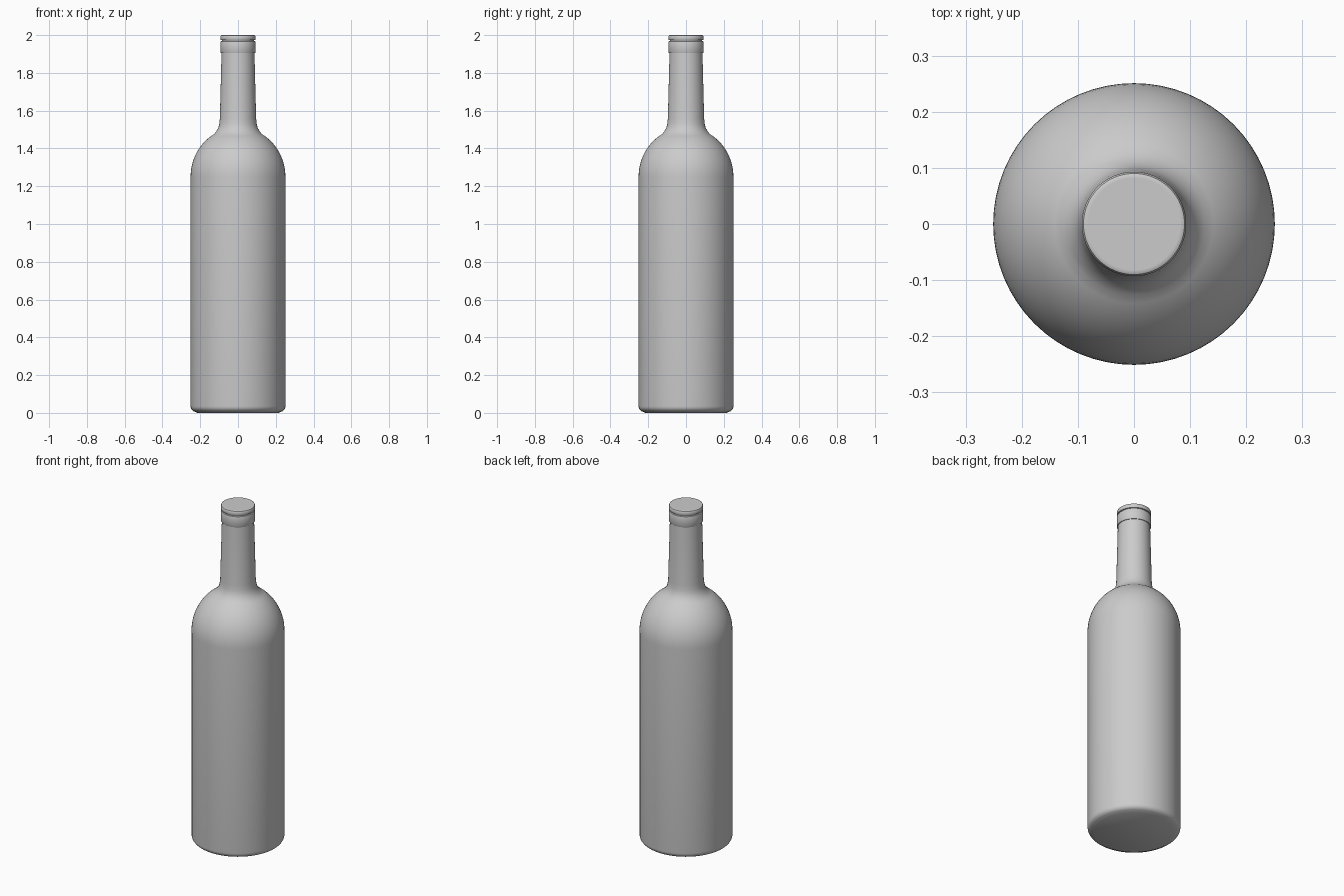
import bpy, bmesh, math

SEGMENTS = 64

cube = bpy.data.objects.get("Cube")
if cube:
    bpy.data.objects.remove(cube, do_unlink=True)


def make_material(name, color):
    mat = bpy.data.materials.new(name)
    mat.use_nodes = True
    mat.diffuse_color = color
    mat.node_tree.nodes["Principled BSDF"].inputs["Base Color"].default_value = color
    return mat


def arc(cx, cz, rx, rz, start, end, steps):
    """Points of an elliptical arc in the (radius, height) plane."""
    angles = [math.radians(start + (end - start) * i / steps) for i in range(steps + 1)]
    return [(cx + rx * math.cos(a), cz + rz * math.sin(a)) for a in angles]


def lathe(name, profile, mat, angle):
    """Spin a profile about z and cap both ends."""
    bm = bmesh.new()
    rings = []
    for r, z in profile:
        rings.append([bm.verts.new((r * math.cos(math.tau * i / SEGMENTS),
                                    r * math.sin(math.tau * i / SEGMENTS), z))
                      for i in range(SEGMENTS)])
    for low, high in zip(rings, rings[1:]):
        for i in range(SEGMENTS):
            j = (i + 1) % SEGMENTS
            bm.faces.new((low[i], low[j], high[j], high[i]))
    bm.faces.new(rings[0][::-1])
    bm.faces.new(rings[-1])
    mesh = bpy.data.meshes.new(name)
    bm.to_mesh(mesh)
    bm.free()
    mesh.materials.append(mat)
    obj = bpy.data.objects.new(name, mesh)
    bpy.context.collection.objects.link(obj)
    bpy.ops.object.select_all(action='DESELECT')
    obj.select_set(True)
    bpy.context.view_layer.objects.active = obj
    bpy.ops.object.shade_smooth_by_angle(angle=math.radians(angle))
    return obj


grey = make_material("plain grey", (0.6, 0.6, 0.6, 1))

# Body: rounded base, straight wall, domed shoulder, flared neck foot, tapering neck
base = [(0.215, 0.0)] + arc(0.22, 0.035, 0.031, 0.03, -80, 0, 6)
shoulder = arc(0.0, 1.25, 0.251, 0.262, 0, 60, 14)
neck = [(0.112, 1.495), (0.104, 1.51), (0.099, 1.53), (0.096, 1.56), (0.087, 1.91)]
lathe("bottle_body", base + shoulder + neck, grey, 30)

# Collar below the mouth
collar = [(0.085, 1.904), (0.091, 1.904), (0.093, 1.908),
          (0.093, 1.962), (0.091, 1.967), (0.085, 1.969)]
lathe("neck_collar", collar, grey, 30)

# Mouth lip with a closed top, set above a narrow groove
lip = [(0.085, 1.967), (0.085, 1.973), (0.091, 1.974), (0.093, 1.978),
       (0.093, 1.992), (0.090, 1.998), (0.086, 2.0), (0.082, 2.0)]
lathe("mouth_lip", lip, grey, 30)

# Stopper, level with the lip
lathe("stopper", [(0.0815, 1.98), (0.0815, 1.999), (0.081, 2.0)], grey, 30)
